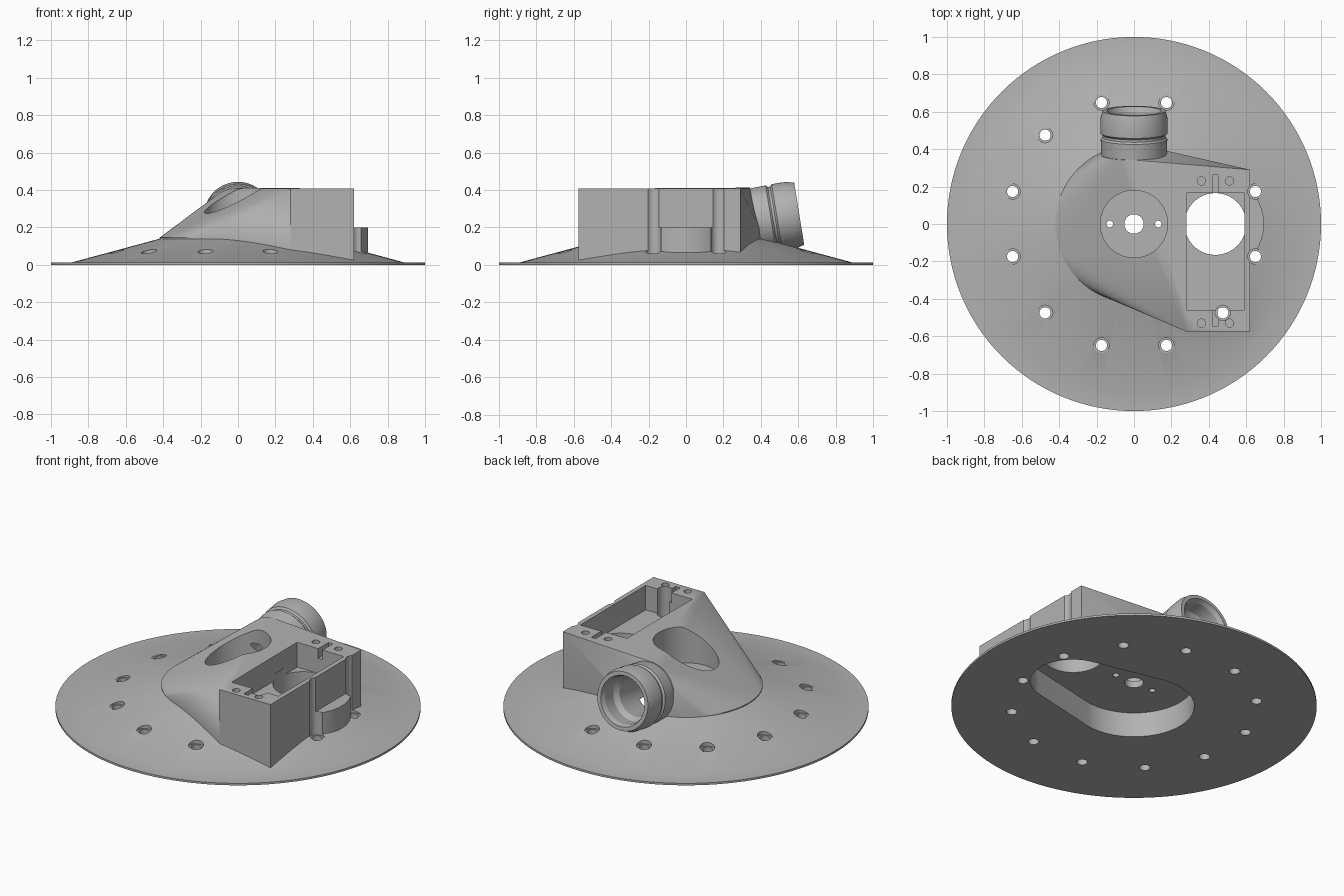
import bpy
import bmesh
from math import sin, cos, pi, radians
from mathutils import Matrix, Vector

cube = bpy.data.objects.get("Cube")
if cube:
    bpy.data.objects.remove(cube)

grey = bpy.data.materials.new("plain_grey")
grey.use_nodes = True
colour = (0.45, 0.45, 0.45, 1)
grey.diffuse_color = colour
grey.node_tree.nodes["Principled BSDF"].inputs["Base Color"].default_value = colour


def finish(name, bm):
    bmesh.ops.recalc_face_normals(bm, faces=bm.faces)
    mesh = bpy.data.meshes.new(name)
    bm.to_mesh(mesh)
    bm.free()
    mesh.materials.append(grey)
    ob = bpy.data.objects.new(name, mesh)
    bpy.context.collection.objects.link(ob)
    return ob


def lathe(name, profile, matrix=Matrix(), steps=96):
    """Solid of revolution; the profile starts and ends on the axis."""
    bm = bmesh.new()
    rings = []
    for r, z in profile:
        if r == 0:
            rings.append([bm.verts.new(matrix @ Vector((0, 0, z)))] * steps)
        else:
            rings.append([bm.verts.new(matrix @ Vector((r * cos(2 * pi * i / steps),
                                                        r * sin(2 * pi * i / steps), z)))
                          for i in range(steps)])
    for a, b in zip(rings, rings[1:]):
        for i in range(steps):
            j = (i + 1) % steps
            bm.faces.new(list(dict.fromkeys((a[i], a[j], b[j], b[i]))))
    return finish(name, bm)


def cylinder(name, x, y, r, z0, z1, steps=48):
    return lathe(name, [(0, z0), (r, z0), (r, z1), (0, z1)],
                 Matrix.Translation((x, y, 0)), steps)


def hull(name, points):
    bm = bmesh.new()
    for p in points:
        bm.verts.new(p)
    res = bmesh.ops.convex_hull(bm, input=bm.verts[:])
    loose = [v for v in bm.verts if not v.link_faces]
    bmesh.ops.delete(bm, geom=loose, context='VERTS')
    bmesh.ops.dissolve_limit(bm, angle_limit=0.002, verts=bm.verts[:], edges=bm.edges[:])
    return finish(name, bm)


def box_points(x0, x1, y0, y1, z0, z1):
    return [(x, y, z) for x in (x0, x1) for y in (y0, y1) for z in (z0, z1)]


def ring(r, z=0, x=0, matrix=Matrix(), steps=96):
    return [matrix @ Vector((x + r * cos(2 * pi * i / steps),
                             r * sin(2 * pi * i / steps), z)) for i in range(steps)]


def combine(target, tool, operation):
    mod = target.modifiers.new("combine", 'BOOLEAN')
    mod.operation = operation
    mod.solver = 'EXACT'
    mod.object = tool
    bpy.context.view_layer.objects.active = target
    bpy.ops.object.modifier_apply(modifier=mod.name)
    bpy.data.objects.remove(tool)


def add(tool):
    combine(body, tool, 'UNION')


def cut(tool):
    combine(body, tool, 'DIFFERENCE')


# Tilted frame of the hose port
port = Matrix.Translation((0, 0.37, 0.235)) @ Matrix.Rotation(radians(-80.8), 4, 'X')
bay_x = 0.435

# Shallow conical disc
body = lathe("dust_hood", [(0, 0), (1, 0), (1, 0.012), (0.885, 0.014),
                           (0.3, 0.172), (0, 0.172)], steps=128)

# Housing that blends bay, cone and port
add(hull("housing", box_points(0.28, 0.62, -0.575, 0.29, 0.008, 0.407)
         + ring(0.42, 0.145) + ring(0.42, 0.06) + ring(0.18, 0, 0, port)))

# Rounded bulge on the side wall
add(cylinder("side_bulge", bay_x, 0, 0.26, 0.03, 0.2, 96))

# Chamber underneath
cut(hull("chamber", ring(0.33, -0.1) + ring(0.33, 0.15)
         + ring(0.235, -0.1, bay_x) + ring(0.235, 0.15, bay_x)))

# Access well and its floor holes
cut(cylinder("access_well", 0, 0, 0.18, 0.19, 0.6, 96))
cut(cylinder("centre_hole", 0, 0, 0.052, 0.1, 0.3))
for side in (-1, 1):
    cut(cylinder("pin_hole", side * 0.13, 0, 0.018, 0.1, 0.3, 24))

# Open bay with a round floor opening
cut(hull("bay", box_points(0.28, 0.592, -0.46, 0.165, 0.26, 0.6)))
cut(cylinder("bay_opening", bay_x, 0, 0.165, 0.1, 0.3, 96))

# Mounting screws and cable notches at both ends of the bay
for y, y0, y1 in ((0.23, 0.155, 0.262), (-0.53, -0.545, -0.45)):
    for x in (0.36, 0.51):
        cut(cylinder("screw_hole", x, y, 0.022, 0.3, 0.6, 24))
    cut(hull("cable_notch", box_points(0.42, 0.45, y0, y1, 0.35, 0.6)))

# Ring of counterbored bolt holes
for k in range(12):
    a = radians(15 + 30 * k)
    x, y = 0.672 * cos(a), 0.672 * sin(a)
    cut(lathe("bolt_hole", [(0, -0.1), (0.03, -0.1), (0.03, 0.06), (0.041, 0.06),
                            (0.041, 0.6), (0, 0.6)],
              Matrix.Translation((x, y, 0)), 32))

# Hose port with groove, collar and stepped bore
add(lathe("hose_port", [(0, -0.04), (0.175, -0.04), (0.178, 0.085), (0.168, 0.095),
                        (0.168, 0.108), (0.18, 0.118), (0.18, 0.195),
                        (0.168, 0.238), (0, 0.238)], port))
cut(lathe("port_bore", [(0, -0.18), (0.115, -0.18), (0.115, 0.1), (0.135, 0.13),
                        (0.135, 0.21), (0.15, 0.25), (0, 0.25)], port))

# Shading
bpy.ops.object.select_all(action='DESELECT')
body.select_set(True)
bpy.context.view_layer.objects.active = body
bpy.ops.object.shade_smooth_by_angle(angle=radians(20))
